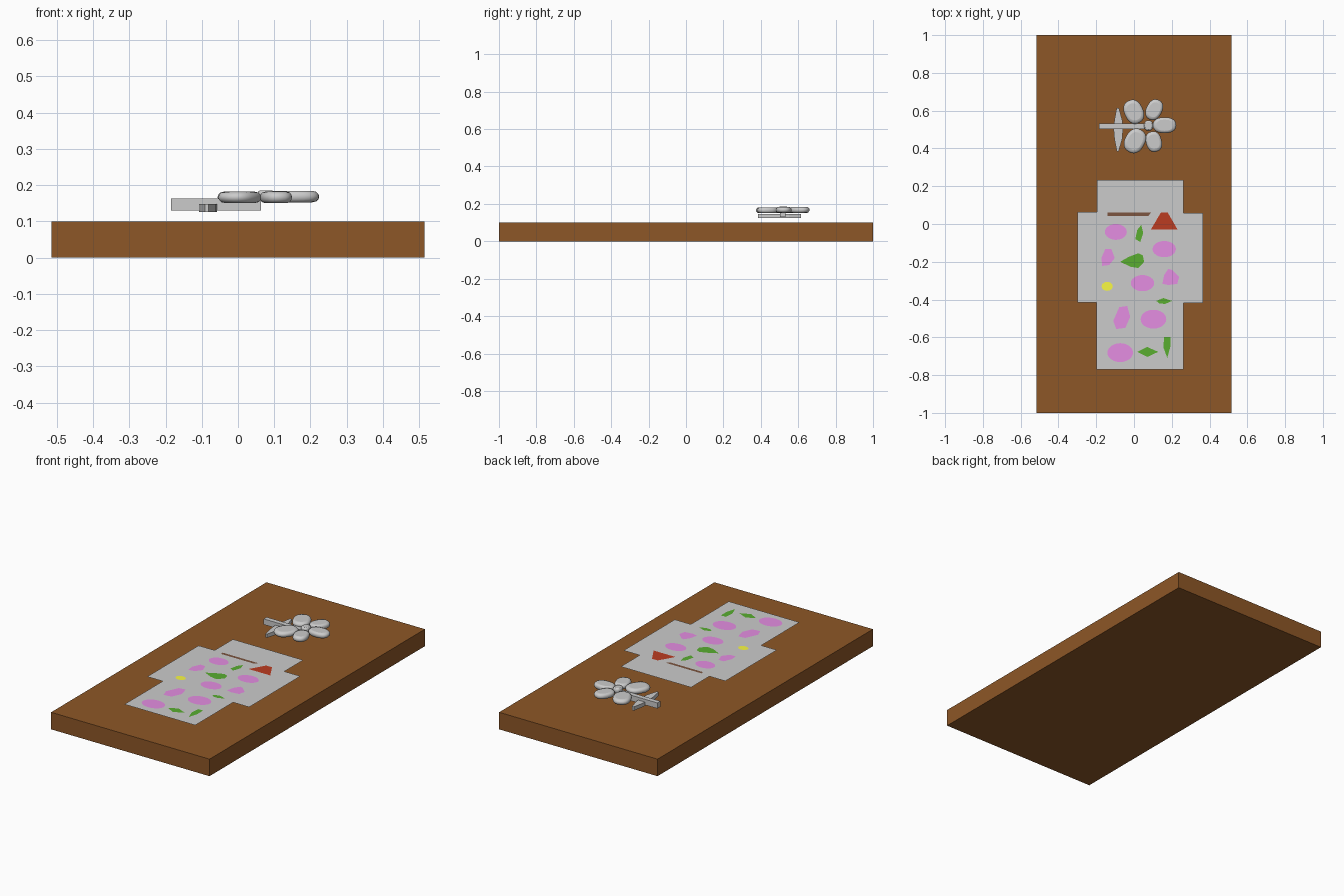
import bpy, bmesh, math

if "Cube" in bpy.data.objects:
    bpy.data.objects.remove(bpy.data.objects["Cube"])


def material(name, rgb):
    m = bpy.data.materials.new(name)
    m.diffuse_color = (*rgb, 1)
    m.use_nodes = True
    m.node_tree.nodes["Principled BSDF"].inputs["Base Color"].default_value = m.diffuse_color
    return m


BROWN = material("wood", (0.27, 0.095, 0.02))
DARK = material("brown_paint", (0.20, 0.09, 0.05))
PINK = material("pink", (0.78, 0.27, 0.76))
GREEN = material("green", (0.10, 0.42, 0.03))
YELLOW = material("yellow", (0.95, 0.95, 0.06))
RED = material("red", (0.50, 0.045, 0.015))
DX = .004  # inlay and flower sit slightly right


def finish(name, bm, mat=None):
    mesh = bpy.data.meshes.new(name)
    bm.to_mesh(mesh)
    bm.free()
    ob = bpy.data.objects.new(name, mesh)
    bpy.context.collection.objects.link(ob)
    if mat:
        mesh.materials.append(mat)
    return ob


def plate(name, pts, z0, z1=None, mat=None, dx=DX):
    """Flat outline at z0, thickened up to z1 if given."""
    bm = bmesh.new()
    f = bm.faces.new([bm.verts.new((x + dx, y, z0)) for x, y in pts])
    f.normal_update()
    if f.normal.z < 0:
        f.normal_flip()
    if z1 is not None:
        r = bmesh.ops.extrude_face_region(bm, geom=[f], use_keep_orig=True)
        for v in r["geom"]:
            if isinstance(v, bmesh.types.BMVert):
                v.co.z = z1
        bmesh.ops.recalc_face_normals(bm, faces=bm.faces)
    return finish(name, bm, mat)


def rect(x0, x1, y0, y1):
    return [(x0, y0), (x1, y0), (x1, y1), (x0, y1)]


def ellipse(x, y, rx, ry, deg=0, n=24, power=1.0):
    """Ellipse outline; power below 1 makes it squarer."""
    c, s = math.cos(math.radians(deg)), math.sin(math.radians(deg))
    out = []
    for i in range(n):
        a = 2 * math.pi * i / n
        u = rx * math.copysign(abs(math.cos(a)) ** power, math.cos(a))
        v = ry * math.copysign(abs(math.sin(a)) ** power, math.sin(a))
        out.append((x + u * c - v * s, y + u * s + v * c))
    return out


def petal(name, x, y, rx, ry, deg, z, h):
    """Flattened pebble: stacked rounded rings, flat top and bottom."""
    bm = bmesh.new()
    rings = []
    for t, k in ((-1, .7), (-.85, .87), (-.45, .97), (0, 1), (.45, .97), (.85, .87), (1, .7)):
        rings.append([bm.verts.new((px + DX, py, z + t * h))
                      for px, py in ellipse(x, y, rx * k, ry * k, deg, power=.85)])
    for a, b in zip(rings, rings[1:]):
        for i in range(len(a)):
            j = (i + 1) % len(a)
            bm.faces.new((a[i], a[j], b[j], b[i])).smooth = True
    bm.faces.new(rings[0][::-1])
    bm.faces.new(rings[-1])
    return finish(name, bm)


# wooden board
plate("board", rect(-.515, .515, -1, 1), 0, .1, BROWN, dx=0)

# cross-shaped paper sheet hovering over the board
plate("paper_sheet", [(-.203, -.77), (.257, -.77), (.257, -.418), (.361, -.418), (.361, .058),
                      (.257, .058), (.257, .233), (-.2, .233), (-.2, .063), (-.304, .063),
                      (-.304, -.415), (-.203, -.415)], .1435)

# painted marks on the paper
Z = .1455
plate("brown_strip", [(-.145, .042), (.072, .042), (.085, .06), (-.145, .06)], Z, mat=DARK)
plate("red_wedge", [(.085, -.03), (.227, -.03), (.175, .06), (.138, .06)], Z, mat=RED)
for i, e in enumerate([(-.1, -.042, .058, .042), (.156, -.133, .062, .043),
                       (.041, -.313, .062, .043), (.099, -.504, .068, .05),
                       (-.077, -.681, .068, .05)]):
    plate(f"pink_oval_{i}", ellipse(*e), Z, mat=PINK)
plate("yellow_dot", ellipse(-.146, -.33, .03, .024, n=12), Z, mat=YELLOW)

pink_blobs = [
    [(-.156, -.132), (-.124, -.132), (-.106, -.18), (-.135, -.217), (-.172, -.222), (-.177, -.18)],
    [(.177, -.238), (.198, -.243), (.235, -.28), (.225, -.317), (.177, -.323), (.146, -.317), (.156, -.27)],
    [(-.082, -.44), (-.04, -.434), (-.024, -.492), (-.05, -.55), (-.098, -.556), (-.114, -.513)]]
leaves = [
    [(.034, -.005), (.045, -.048), (.029, -.095), (.003, -.08), (.013, -.032)],
    [(-.077, -.2), (-.034, -.175), (.018, -.155), (.042, -.165), (.05, -.2), (.018, -.233), (-.024, -.226)],
    [(.114, -.407), (.151, -.392), (.198, -.407), (.161, -.423), (.13, -.421)],
    [(.013, -.677), (.066, -.651), (.124, -.677), (.066, -.704)],
    [(.156, -.598), (.188, -.598), (.188, -.651), (.172, -.709), (.151, -.651)]]
for i, p in enumerate(pink_blobs):
    plate(f"pink_blob_{i}", p, Z, mat=PINK)
for i, p in enumerate(leaves):
    plate(f"painted_leaf_{i}", p, Z, mat=GREEN)

# raised flower: petals, centre, stem and leaf
for i, p in enumerate([(-.005, .594, .065, .05, 115, .166), (.103, .605, .057, .042, 63, .168),
                       (.158, .523, .062, .042, 0, .168), (.101, .436, .055, .042, -75, .166),
                       (.001, .440, .067, .053, 60, .166)]):
    petal(f"petal_{i}", *p, .0155)
petal("flower_centre", .073, .521, .024, .028, 0, .170, .015)
plate("stem", rect(-.189, .06, .503, .531), .13, .163)
plate("stem_leaf", [(-.095, .385), (-.085, .385), (-.066, .45), (-.062, .5), (-.066, .55), (-.084, .615),
                    (-.096, .615), (-.108, .55), (-.112, .5), (-.108, .45)], .125, .147)
